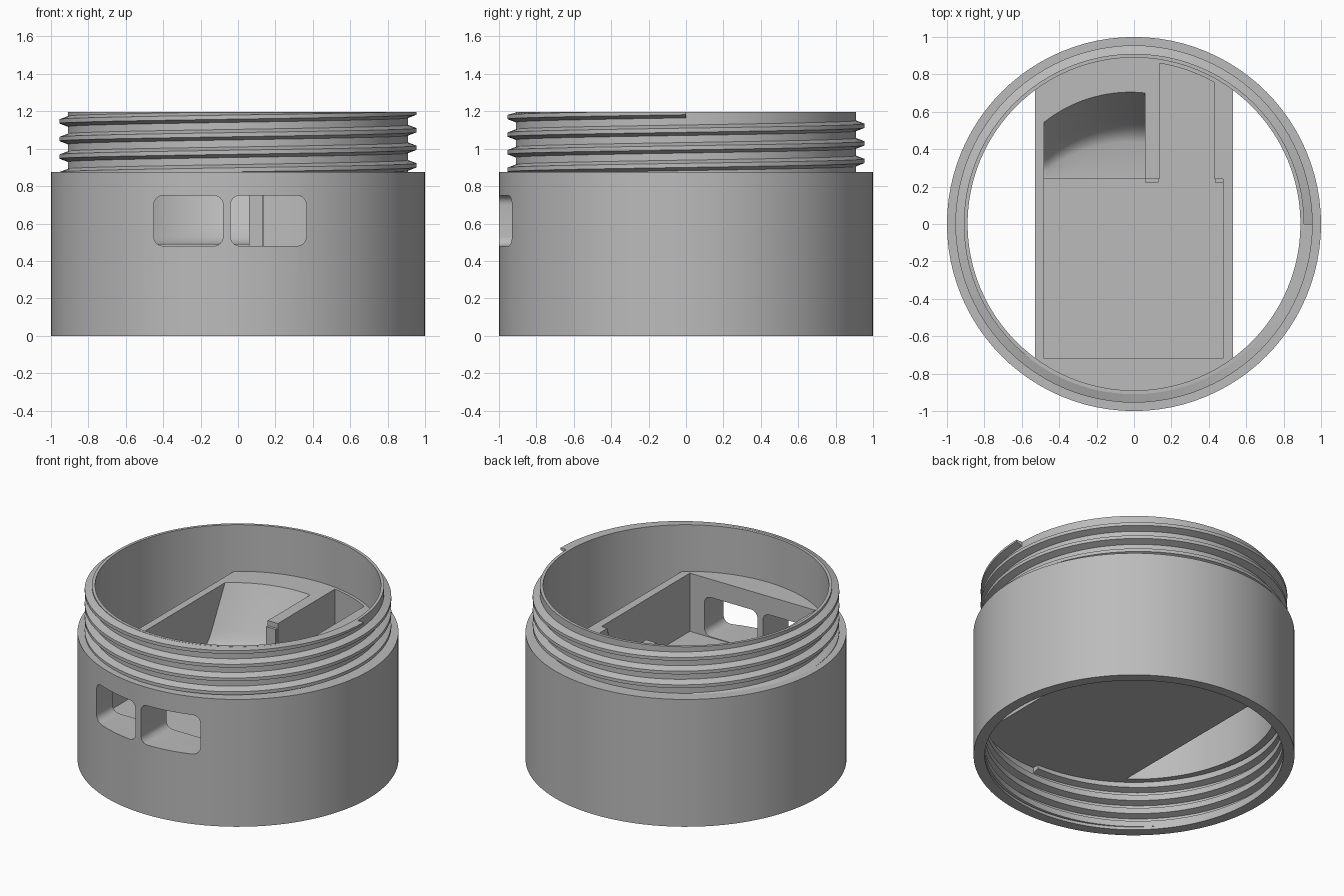
import bpy
import bmesh
from math import sin, cos, pi, sqrt, radians

if "Cube" in bpy.data.objects:
    bpy.data.objects.remove(bpy.data.objects["Cube"], do_unlink=True)

grey = bpy.data.materials.new("plain grey")
grey.use_nodes = True
grey.diffuse_color = (0.5, 0.5, 0.5, 1)
grey.node_tree.nodes["Principled BSDF"].inputs["Base Color"].default_value = (0.5, 0.5, 0.5, 1)

SEG = 96
TOP, SHOULDER, DECK_LOW, FLOOR = 1.195, 0.875, 0.34, 0.475
PITCH = 0.094


def loft(name, rings, closed=False):
    """Solid through equal rings of points, capped or closed into a loop."""
    bm = bmesh.new()
    rows = [[bm.verts.new(p) for p in ring] for ring in rings]
    n = len(rows[0])
    pairs = list(zip(rows, rows[1:]))
    if closed:
        pairs.append((rows[-1], rows[0]))
    else:
        bm.faces.new(rows[0])
        bm.faces.new(rows[-1])
    for a, b in pairs:
        for i in range(n):
            j = (i + 1) % n
            bm.faces.new((a[i], a[j], b[j], b[i]))
    bmesh.ops.recalc_face_normals(bm, faces=bm.faces)
    mesh = bpy.data.meshes.new(name)
    bm.to_mesh(mesh)
    bm.free()
    mesh.materials.append(grey)
    obj = bpy.data.objects.new(name, mesh)
    bpy.context.collection.objects.link(obj)
    return obj


def box(name, x0, x1, y0, y1, z0, z1):
    return loft(name, [[(x, y0, z0), (x, y1, z0), (x, y1, z1), (x, y0, z1)] for x in (x0, x1)])


def lathe(name, profile):
    angles = [2 * pi * i / SEG for i in range(SEG)]
    return loft(name, [[(r * cos(a), r * sin(a), z) for r, z in profile] for a in angles], True)


def thread(name, root, crest, wide, narrow, z_start, z_end, end_angle, low, high):
    """Right-handed helical ridge, trimmed between two heights."""
    count = int((z_end - z_start) / PITCH * SEG)
    rings = []
    for i in range(count + 1):
        a = end_angle + 2 * pi * (i - count) / SEG
        z = z_end + PITCH * (i - count) / SEG
        section = [(root, -wide), (crest, -narrow), (crest, narrow), (root, wide)]
        rings.append([(r * cos(a), r * sin(a), min(high, max(low, z + dz))) for r, dz in section])
    return loft(name, rings)


def cut(obj, cutters):
    bpy.context.view_layer.objects.active = obj
    for c in cutters:
        mod = obj.modifiers.new("cut", 'BOOLEAN')
        mod.operation = 'DIFFERENCE'
        mod.solver = 'EXACT'
        mod.object = c
        bpy.ops.object.modifier_apply(modifier=mod.name)


def window_cutter(x0, x1, z0, z1, r=0.05):
    outline = []
    corners = [(x1 - r, z1 - r), (x0 + r, z1 - r), (x0 + r, z0 + r), (x1 - r, z0 + r)]
    for q, (cx, cz) in enumerate(corners):
        for k in range(7):
            a = pi / 2 * (q + k / 6)
            outline.append((cx + r * cos(a), cz + r * sin(a)))
    return loft("window_cutter", [[(x, y, z) for x, z in outline] for y in (-1.1, -0.6)])


# Outer wall with stepped neck and wider lower bore
wall = lathe("outer_wall", [
    (0.93, 0), (1, 0), (1, SHOULDER), (0.91, SHOULDER), (0.91, TOP), (0.89, TOP),
    (0.89, DECK_LOW), (0.975, DECK_LOW), (0.975, 0.02), (0.93, 0.02)])

# Threads on the neck and in the lower bore
neck_thread = thread("neck_thread", 0.905, 0.955, 0.03, 0.011, 0.85, 1.193, 0, 0.8, TOP)
bore_thread = thread("bore_thread", 0.98, 0.93, 0.034, 0.02, 0.005, 0.335, 1.5 * pi, 0.001, DECK_LOW)

# Deck spanning the wall, with curved ends
HALF = 0.53
deck_rings = []
for i in range(33):
    x = -HALF + 2 * HALF * i / 32
    y = sqrt(0.9 ** 2 - x * x)
    deck_rings.append([(x, -y, DECK_LOW - 0.003), (x, y, DECK_LOW - 0.003),
                       (x, y, SHOULDER), (x, -y, SHOULDER)])
deck = loft("deck", deck_rings)

# Main pocket
pocket = box("pocket_cutter", -0.48, 0.475, -0.72, 0.24, FLOOR, 1.1)

# Finger scoop: sloping curved back wall with a rounded foot
slope = [(0.715, 0.9), (0.705, SHOULDER), (0.56, 0.6), (0.535, 0.56),
         (0.505, 0.525), (0.475, 0.502), (0.44, 0.49)]
scoop_rings = []
for i in range(25):
    x = -0.48 + 0.538 * i / 24
    sag = 0.74 - sqrt(0.74 ** 2 - (x + 0.02) ** 2)
    ring = [(x, 0.2, 0.49), (x, 0.2, 1.1), (x, 0.715 - sag, 1.1)]
    scoop_rings.append(ring + [(x, y - sag, z) for y, z in slope])
scoop = loft("scoop_cutter", scoop_rings)

# Side channel with a curved end
channel_rings = []
for i in range(13):
    x = 0.135 + 0.295 * i / 12
    y = sqrt(0.87 ** 2 - x * x)
    channel_rings.append([(x, 0.2, FLOOR), (x, y, FLOOR), (x, y, 1.1), (x, 0.2, 1.1)])
channel = loft("channel_cutter", channel_rings)

# Two rounded windows through the front
windows = [window_cutter(-0.45, -0.08, 0.48, 0.75), window_cutter(-0.04, 0.365, 0.48, 0.75)]

cut(wall, windows)
cut(deck, [pocket, scoop, channel] + windows)
for c in [pocket, scoop, channel] + windows:
    bpy.data.objects.remove(c, do_unlink=True)

# Small stops where the walls meet the pocket
stops = [box("divider_stop", 0.058, 0.13, 0.222, 0.245, FLOOR - 0.01, 0.84),
         box("side_stop", 0.432, 0.48, 0.222, 0.245, FLOOR - 0.01, 0.84)]

# Smooth round surfaces, keep hard edges
bpy.ops.object.select_all(action='DESELECT')
for obj in [wall, deck, neck_thread, bore_thread] + stops:
    obj.select_set(True)
bpy.context.view_layer.objects.active = wall
bpy.ops.object.shade_smooth_by_angle(angle=radians(25))
